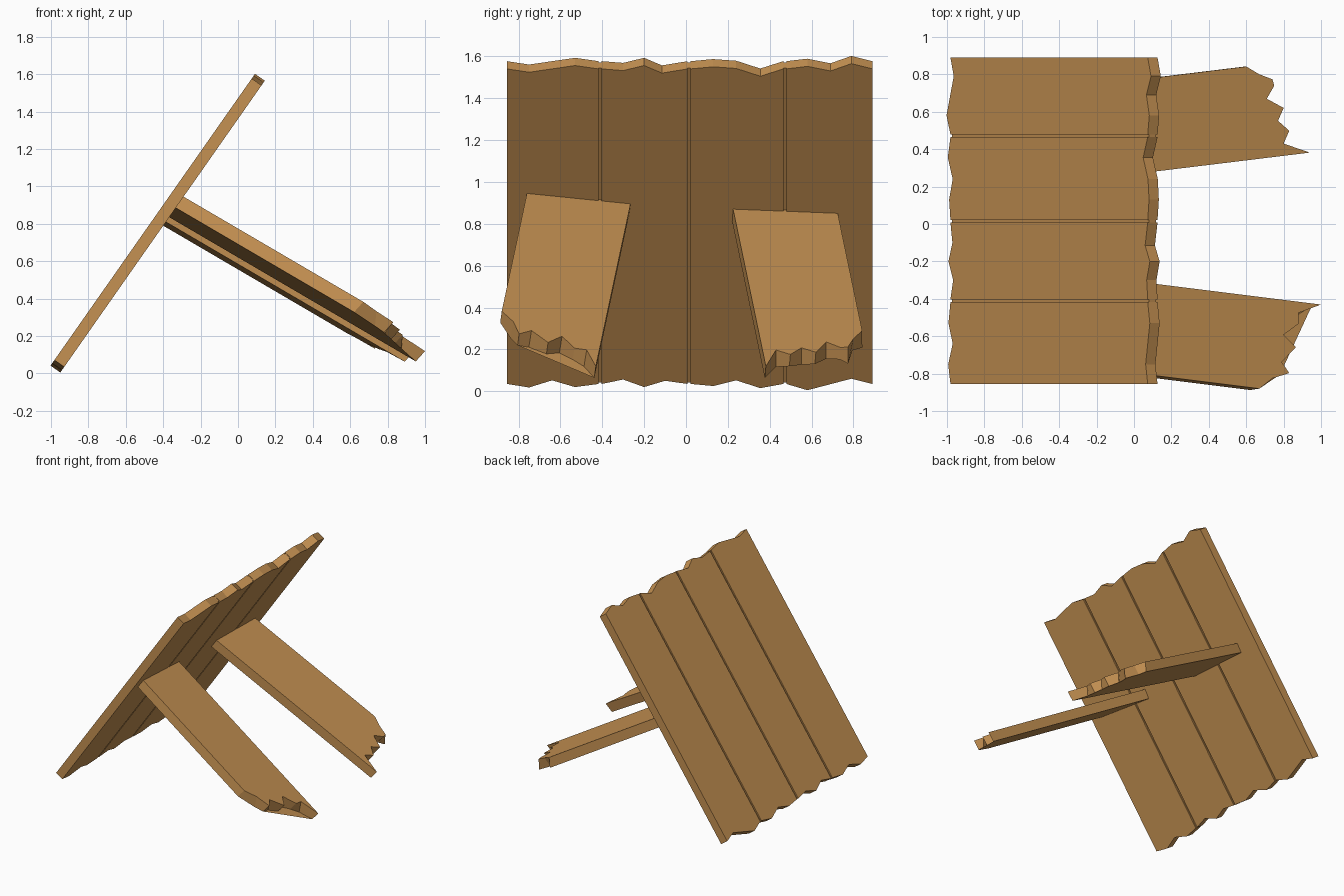
import bpy, bmesh
from mathutils import Vector

if "Cube" in bpy.data.objects:
    bpy.data.objects.remove(bpy.data.objects["Cube"])

wood = bpy.data.materials.new("warm wood")
wood.diffuse_color = (0.56, 0.285, 0.085, 1)
wood.use_nodes = True
wood.node_tree.nodes["Principled BSDF"].inputs["Base Color"].default_value = wood.diffuse_color


def prism(name, front, back):
    """Solid between two matching outlines, joined by side quads."""
    bm = bmesh.new()
    a = [bm.verts.new(p) for p in front]
    b = [bm.verts.new(p) for p in back]
    caps = [bm.faces.new(a), bm.faces.new(b[::-1])]
    for i in range(len(a)):
        j = (i + 1) % len(a)
        bm.faces.new((a[j], a[i], b[i], b[j]))
    bmesh.ops.triangulate(bm, faces=caps)
    bmesh.ops.recalc_face_normals(bm, faces=bm.faces)
    me = bpy.data.meshes.new(name)
    bm.to_mesh(me)
    bm.free()
    me.materials.append(wood)
    ob = bpy.data.objects.new(name, me)
    bpy.context.collection.objects.link(ob)
    return ob


# Leaning panel: u runs up the slope, n points out of the leg side
foot = Vector((-0.95, 0, 0.005))
u = Vector((0.574, 0, 0.819))
n = Vector((0.819, 0, -0.574))
THICK = 0.064

top_edge = [(-.855, 1.54), (-.75, 1.524), (-.53, 1.556), (-.41, 1.54), (-.3, 1.532),
            (-.2, 1.556), (-.115, 1.52), (.015, 1.54), (.13, 1.55), (.24, 1.542),
            (.355, 1.505), (.472, 1.54), (.58, 1.552), (.69, 1.53), (.79, 1.565), (.89, 1.54)]
low_edge = [(-.855, .035), (-.75, .018), (-.64, .052), (-.53, .02), (-.41, .035),
            (-.3, .056), (-.2, .02), (-.1, .05), (.015, .035), (.13, .025), (.24, .052),
            (.355, .015), (.472, .035), (.58, .005), (.79, .06), (.89, .035)]


def on_panel(y, z, depth):
    return foot + u * ((z - foot.z) / u.z) + n * -depth + Vector((0, y, 0))


def section(edge, y0, y1):
    """Part of a ragged edge between y0 and y1; seams sit near the nominal height."""
    mid = [p for p in edge if y0 + .02 < p[0] < y1 - .02]
    nominal = edge[0][1]
    return [(y0, nominal)] + mid + [(y1, nominal)]


# Four planks
seams = [-.855, -.41, .015, .472, .89]
for i in range(4):
    y0 = seams[i] + (.007 if i else 0)
    y1 = seams[i + 1] - (.007 if i < 3 else 0)
    outline = section(low_edge, y0, y1) + section(top_edge, y0, y1)[::-1]
    prism(f"panel_plank_{i + 1}", [on_panel(y, z, 0) for y, z in outline],
          [on_panel(y, z, THICK) for y, z in outline])

# Recessed strips in the seams
for i, y in enumerate(seams[1:4]):
    outline = [(y - .008, .036), (y + .008, .036), (y + .008, 1.539), (y - .008, 1.539)]
    prism(f"panel_seam_{i + 1}", [on_panel(a, z, .01) for a, z in outline],
          [on_panel(a, z, THICK - .01) for a, z in outline])


# Splintered support boards
def board(name, start, across, along, ends):
    """ends: (fraction across, x reached by the broken end)"""
    start, across, along = Vector(start), Vector(across), Vector(along)
    up = along.cross(across).normalized()
    if up.z < 0:
        up = -up
    bury = along * -0.03                      # root hidden inside the panel

    def layer(depth, wobble):
        pts = []
        for k, (v, x) in enumerate(ends):
            base = start + across * v - up * depth
            s = x - (start + across * v).x
            pts.append(base + along * (s + wobble * (1 if k % 2 else -.4)))
        pts += [start + across * v + bury - up * depth for v in (1, 0)]
        return pts

    prism(name, layer(0, 0), layer(.073, .03))


board("support_board_left", (-.326, -.265, .895), (.035, -.495, .05), (1, -.125, -.585),
      [(0, 1.0), (.12, .88), (.24, .88), (.38, .80), (.5, .865), (.68, .79),
       (.79, .83), (.87, .74), (1, .67)])
board("support_board_right", (-.344, .225, .87), (-.014, .5, -.02), (1, .122, -.585),
      [(0, .94), (.13, .80), (.26, .83), (.38, .77), (.51, .80), (.63, .71),
       (.76, .75), (.83, .74), (.9, .67), (1, .60)])
